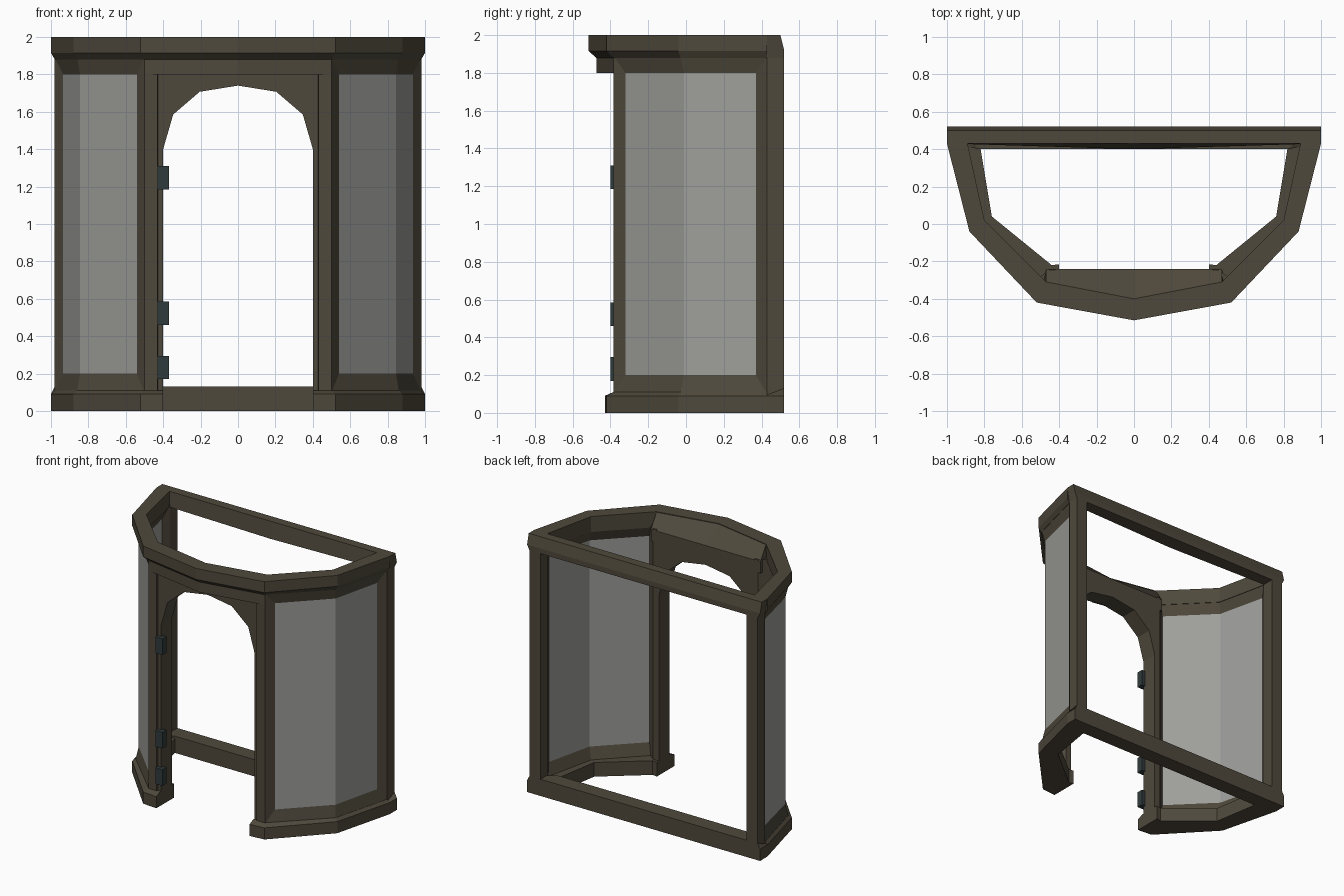
import bpy, bmesh

if "Cube" in bpy.data.objects:
    bpy.data.objects.remove(bpy.data.objects["Cube"])


def material(name, rgb):
    m = bpy.data.materials.new(name)
    m.diffuse_color = (*rgb, 1)
    m.use_nodes = True
    m.node_tree.nodes["Principled BSDF"].inputs["Base Color"].default_value = m.diffuse_color
    return m


FRAME = material("dark_wood", (0.078, 0.066, 0.045))
GLASS = material("grey_glass", (0.34, 0.34, 0.325))
IRON = material("hinge_iron", (0.030, 0.043, 0.046))


def loft(name, rails, mat, mirror=True, end_cap=True):
    """Skin a closed cross-section whose corners travel along the rails."""
    bm = bmesh.new()
    rows = [[bm.verts.new(p) for p in r] for r in rails]
    n, k = len(rows), len(rows[0])
    for i in range(n):
        a, b = rows[i], rows[(i + 1) % n]
        for j in range(k - 1):
            bm.faces.new((a[j], a[j + 1], b[j + 1], b[j]))
    bm.faces.new([r[0] for r in rows])
    if end_cap:
        bm.faces.new([r[-1] for r in rows])
    bmesh.ops.recalc_face_normals(bm, faces=bm.faces)
    me = bpy.data.meshes.new(name)
    bm.to_mesh(me)
    bm.free()
    me.materials.append(mat)
    ob = bpy.data.objects.new(name, me)
    bpy.context.collection.objects.link(ob)
    if mirror:
        ob.modifiers.new("mirror", 'MIRROR')
    return ob


def at(path, z):
    return [(x, y, z) for x, y in path]


def prism(name, outline, z0, z1, mat, mirror=True):
    return loft(name, [[(x, y, z0), (x, y, z1)] for x, y in outline], mat, mirror)


# Plan paths for the right half, running from the back to the front
OUTER = [(1, .43), (.88, -.04), (.52, -.42)]
FACE = [(.98, .43), (.86, -.03), (.5, -.385)]
PANE = [(.935, .37), (.845, -.01), (.54, -.32)]
PANE_IN = [(.915, .375), (.828, 0), (.525, -.303)]
TOP_IN = [(.89, .43), (.80, .02), (.47, -.31)]
BASE_IN = [(.82, .40), (.76, .04), (.44, -.22)]

# Stepped base, open at the doorway
outer = OUTER + [(.4, -.43)]
face = FACE + [(.4, -.385)]
inner = BASE_IN + [(.4, -.215)]
loft("base", [at(outer, 0), at(outer, .09), at(face, .11),
              at(inner, .11), at(inner, 0)], FRAME)

# Crown moulding with its pointed front
outer, face, inner = OUTER + [(0, -.515)], FACE + [(0, -.475)], TOP_IN + [(0, -.40)]
loft("crown", [at(outer, 2), at(outer, 1.915), at(face, 1.88),
               at(inner, 1.88), at(inner, 2)], FRAME, end_cap=False)

# Bevelled sill and lintel around the panes
loft("sill", [at(FACE, .10), at(PANE, .20), at(PANE_IN, .20), at(TOP_IN, .10)], FRAME)
loft("lintel", [at(FACE, 1.89), at(PANE, 1.80), at(PANE_IN, 1.80), at(TOP_IN, 1.89)], FRAME)

# Bent glass panes
loft("side_pane", [at(PANE, .195), at(PANE, 1.805),
                   at(PANE_IN, 1.805), at(PANE_IN, .195)], GLASS)

# Posts
prism("back_post", [(.98, .52), (.98, .43), (.935, .37), (.915, .375),
                    (.885, .43), (.885, .52)], .09, 1.9, FRAME)
prism("door_post", [(.5, -.385), (.54, -.32), (.525, -.303), (.45, -.24),
                    (.42, -.24), (.43, -.385)], .1, 1.9, FRAME)

# Back rails
back = [(0, .52), (.9, .52), (1, .52)]
front = [(0, .40), (.82, .40), (1, .43)]
loft("back_bottom_rail", [at(back, 0), [(0, .52, .13), (.98, .52, .13), (1, .52, .09)],
                          [(0, .40, .13), (.82, .40, .13), (1, .43, .09)],
                          at(front, 0)], FRAME, end_cap=True)
loft("back_top_rail", [at([(0, .52), (.98, .52)], 1.88), at([(0, .52), (1, .52)], 1.92),
                       at([(0, .50), (1, .50)], 2), at([(0, .43), (1, .43)], 2),
                       at([(0, .40), (.98, .43)], 1.88)], FRAME)

# Bowed header over the door, sloping down on the inside
bow = [(.5, -.385), (0, -.475)]
wall = [(.47, -.24), (0, -.24)]
loft("header", [at(bow, 1.8), at(bow, 1.885), at([(.47, -.31), (0, -.40)], 1.995),
                at(wall, 1.89), at(wall, 1.8)], FRAME, end_cap=False)

# Arched door surround
arch = [(.43, .1), (.43, 1.8), (0, 1.8), (0, 1.74), (.205, 1.707),
        (.347, 1.585), (.4, 1.4), (.4, .1)]
loft("door_arch", [[(x, -.37, z), (x, -.24, z)] for x, z in arch], FRAME)

# Hinges on the left jamb
for i, (z0, z1) in enumerate([(.17, .295), (.46, .585), (1.185, 1.31)]):
    prism(f"hinge_{i + 1}", [(-.43, -.40), (-.37, -.40), (-.37, -.35), (-.43, -.35)],
          z0, z1, IRON, mirror=False)
